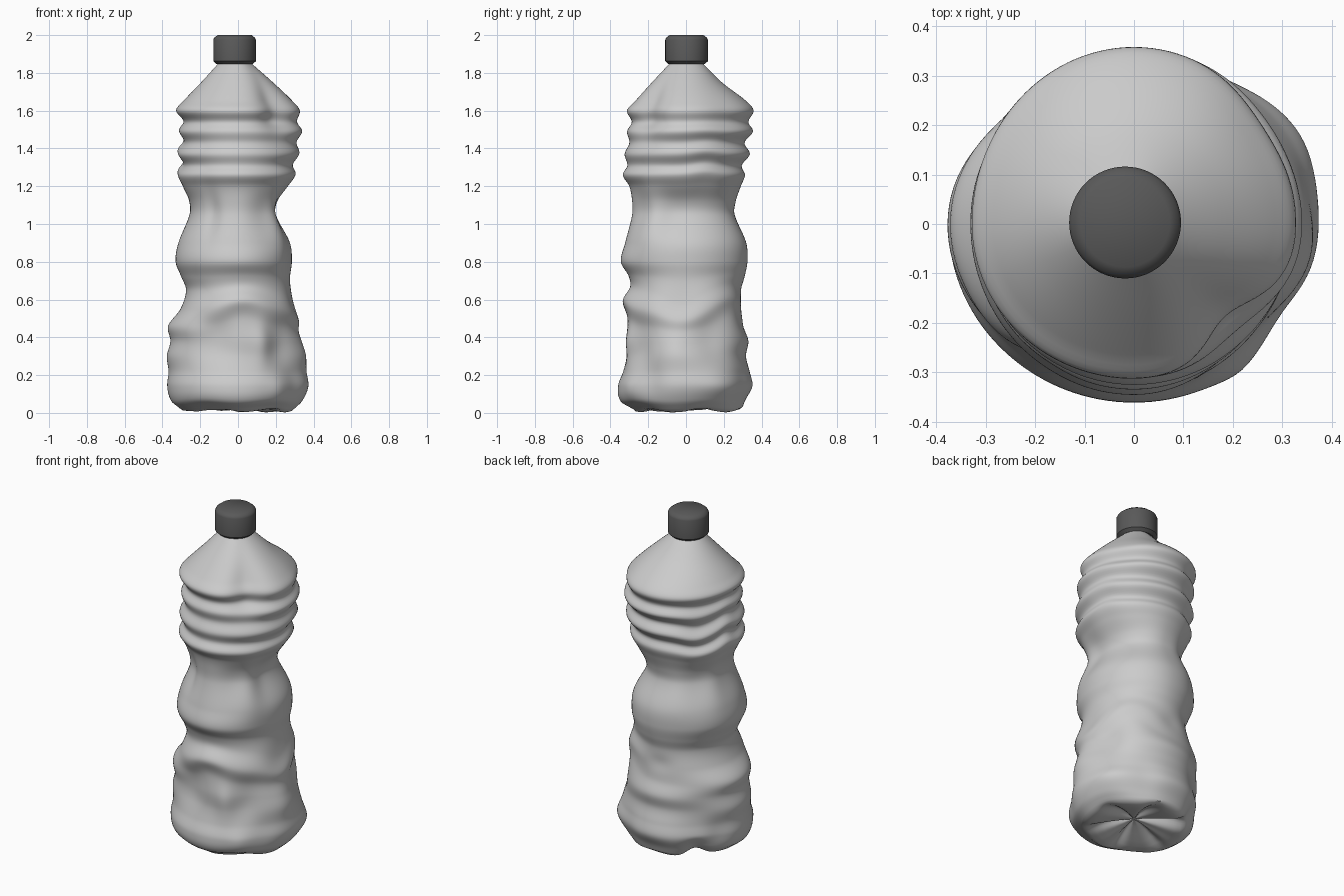
import bpy, bmesh
from math import sin, cos, pi, radians, sqrt, exp

if "Cube" in bpy.data.objects:
    bpy.data.objects.remove(bpy.data.objects["Cube"])

# Crumpled silhouette: z, left, right, front, back reach
RINGS = [
    (0.02, .31, .30, .28, .30), (0.06, .355, .34, .345, .315),
    (0.14, .375, .372, .36, .352), (0.22, .368, .362, .333, .337),
    (0.30, .377, .357, .318, .318), (0.38, .358, .335, .322, .33),
    (0.46, .37, .32, .312, .303), (0.55, .305, .322, .335, .30),
    (0.65, .275, .29, .295, .292), (0.72, .30, .275, .305, .31),
    (0.80, .33, .285, .345, .325), (0.90, .315, .275, .322, .318),
    (1.05, .255, .20, .285, .255), (1.12, .258, .208, .285, .262),
    (1.20, .295, .265, .30, .29), (1.26, .32, .305, .335, .312),
    (1.31, .29, .29, .31, .295), (1.37, .32, .325, .325, .338),
    (1.43, .287, .31, .30, .31), (1.49, .313, .34, .312, .355),
    (1.54, .288, .313, .287, .33), (1.60, .328, .328, .313, .358),
    (1.65, .29, .29, .27, .32), (1.75, .195, .185, .18, .19),
    (1.86, .095, .06, .077, .08)]

# Local dents and bulges: angle, z, angular width, height, depth
DENTS = [
    (-45, 1.60, 20, .13, .058), (-120, 1.05, 10, .14, .018),
    (-112, .38, 22, .10, .03), (-45, .34, 15, .12, .025),
    (-68, .36, 9, .12, -.015), (24, .38, 18, .12, .025),
    (-10, .35, 12, .1, -.01), (-42, 1.03, 16, .16, -.03),
    (115, 1.02, 18, .14, -.012), (158, 1.02, 14, .14, -.012),
    (28, .14, 16, .08, -.014), (60, .14, 14, .1, .012),
    (135, .2, 22, .18, .02), (155, .14, 12, .1, .018),
    (-32, .16, 14, .1, .02), (-55, .12, 8, .07, -.006),
    (135, .06, 14, .08, .015), (-135, .44, 18, .06, -.012),
    (95, .56, 16, .05, .012), (38, 1.58, 20, .1, .012)]


def bell(x):
    return exp(-x * x)


def angle_gap(a, deg):
    return (a - radians(deg) + pi) % (2 * pi) - pi


def extents(z):
    """Smooth cubic interpolation between silhouette rings."""
    z = min(max(z, RINGS[0][0]), RINGS[-1][0])
    i = 0
    while i < len(RINGS) - 2 and z > RINGS[i + 1][0]:
        i += 1
    p1, p2 = RINGS[i], RINGS[i + 1]
    p0, p3 = RINGS[max(i - 1, 0)], RINGS[min(i + 2, len(RINGS) - 1)]
    h = p2[0] - p1[0]
    t = (z - p1[0]) / h
    out = []
    for k in range(1, 5):
        m1 = (p2[k] - p0[k]) / (p2[0] - p0[0]) * h
        m2 = (p3[k] - p1[k]) / (p3[0] - p1[0]) * h
        out.append((2*t**3 - 3*t*t + 1) * p1[k] + (t**3 - 2*t*t + t) * m1
                   + (3*t*t - 2*t**3) * p2[k] + (t**3 - t*t) * m2)
    return out


def radius(a, z):
    # Folds wander up and down around the body
    sag = -.025 * bell(angle_gap(a, 135) / .3) + .025 * bell(angle_gap(a, 172) / .22)
    sag += .015 * bell(angle_gap(a, 20) / .3)
    wz = z - sag * bell((z - 1.34) / .16)
    fold = -.07 * bell(angle_gap(a, -5) / .4) + .07 * bell(angle_gap(a, 50) / .4)
    fold += .05 * bell(angle_gap(a, -85) / .4)
    wz -= fold * bell((z - .55) / .13)
    l, r, f, b = extents(wz)
    c, s = cos(a), sin(a)
    rad = 1 / sqrt((c / (r if c > 0 else l))**2 + (s / (b if s > 0 else f))**2)
    for deg, dz, w, h, d in DENTS:
        rad -= d * bell(angle_gap(a, deg) / radians(w)) * bell((z - dz) / h)
    return rad


def base_lift(a):
    return .006 * (1 - cos(5 * a + 1.4)) + .045 * bell(angle_gap(a, 135) / .25)


def groove(a):
    """Narrow creases radiating from the centre of the base."""
    return .03 * (.5 - .5 * cos(6 * a + 1.4))**3


def make_object(name, rings):
    bm = bmesh.new()
    loops = [[bm.verts.new(p) for p in ring] for ring in rings]
    n = len(loops[0])
    for lo, hi in zip(loops, loops[1:]):
        for i in range(n):
            j = (i + 1) % n
            bm.faces.new((lo[i], lo[j], hi[j], hi[i]))
    bm.faces.new(loops[0][::-1])
    bm.faces.new(loops[-1])
    mesh = bpy.data.meshes.new(name)
    bm.to_mesh(mesh)
    bm.free()
    obj = bpy.data.objects.new(name, mesh)
    bpy.context.collection.objects.link(obj)
    bpy.ops.object.select_all(action='DESELECT')
    obj.select_set(True)
    bpy.context.view_layer.objects.active = obj
    bpy.ops.object.shade_smooth_by_angle(angle=radians(40))
    return obj


# Bottle body with grooved, star-shaped base
N = 128
angles = [2 * pi * i / N for i in range(N)]
rings = []
for k, bottom in [(.02, .065), (.2, .052), (.4, .035), (.6, .018),
                  (.75, .007), (.87, .003), (.95, .008)]:
    ring = []
    for a in angles:
        rr = radius(a, .02) * k
        z = bottom + base_lift(a) * min(1, k * 1.4) + groove(a) * sin(pi * k)
        ring.append((rr * cos(a), rr * sin(a), z))
    rings.append(ring)
STEPS = 180
for i in range(STEPS + 1):
    z = .02 + 1.84 * i / STEPS
    ring = []
    for a in angles:
        rr = radius(a, z)
        lift = base_lift(a) * max(0, 1 - (z - .02) / .15)
        ring.append((rr * cos(a), rr * sin(a), z + lift))
    rings.append(ring)
make_object("bottle_body", rings)

# Screw cap
CAP = [(.095, 1.846), (.113, 1.862), (.113, 1.975), (.108, 1.986), (.09, 2.0)]
cap = make_object("cap", [[(-.018 + r * cos(a), .003 + r * sin(a), z)
                           for a in angles[::2]] for r, z in CAP])
mat = bpy.data.materials.new("dark_grey")
mat.diffuse_color = (.1, .1, .1, 1)
mat.use_nodes = True
mat.node_tree.nodes["Principled BSDF"].inputs["Base Color"].default_value = mat.diffuse_color
cap.data.materials.append(mat)
